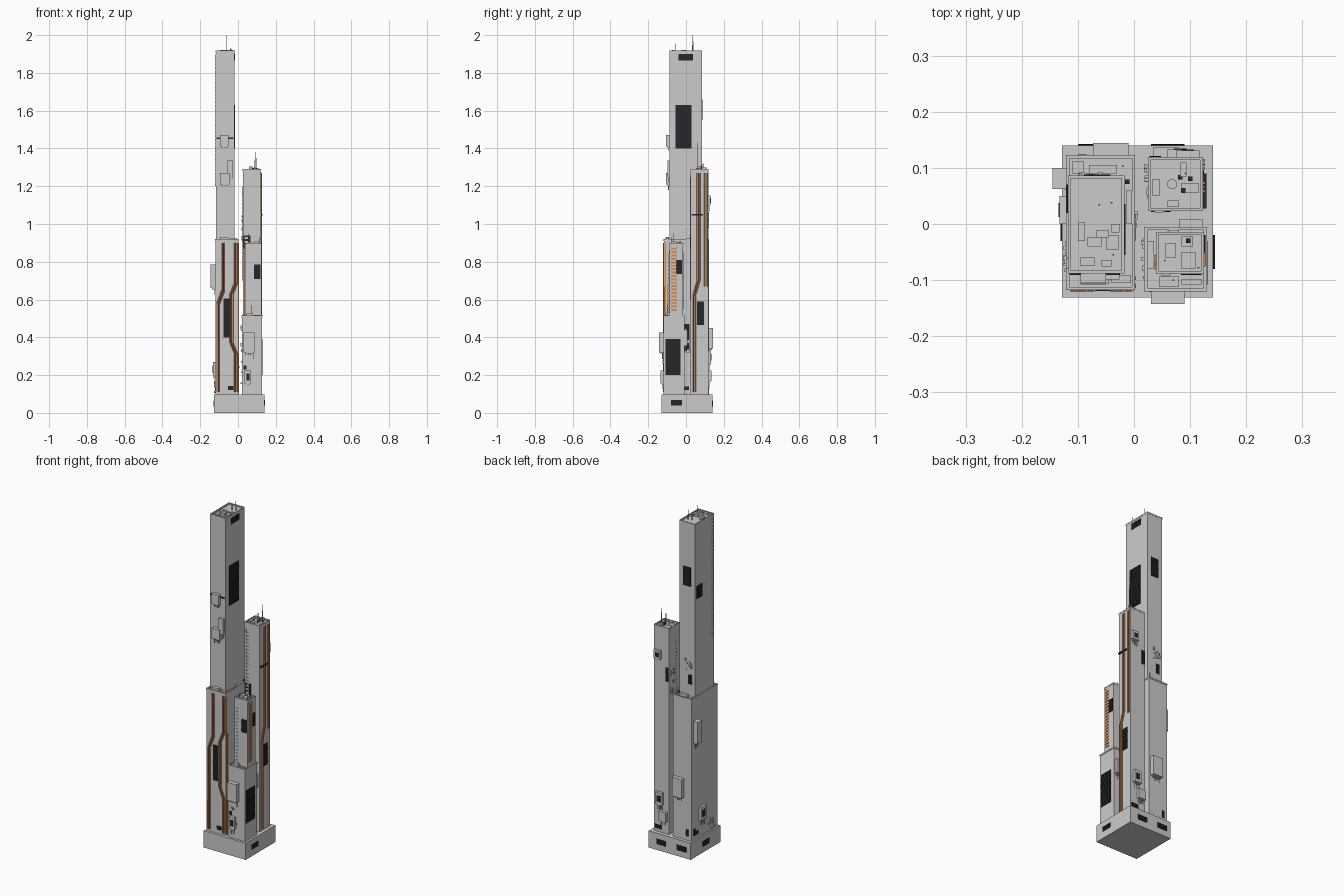
import bpy, bmesh, random
from mathutils import Vector, Matrix

if "Cube" in bpy.data.objects:
    bpy.data.objects.remove(bpy.data.objects["Cube"])

random.seed(4)


def material(name, rgb):
    m = bpy.data.materials.new(name)
    m.diffuse_color = (*rgb, 1)
    m.use_nodes = True
    m.node_tree.nodes["Principled BSDF"].inputs["Base Color"].default_value = m.diffuse_color
    return m


DARK = material("dark_screen", (0.02, 0.02, 0.025))
ORANGE = material("orange_pipe", (0.75, 0.25, 0.06))
BROWN = material("brown_pipe", (0.3, 0.12, 0.1))


def boxes(name, items, mat=None):
    """One object made of axis-aligned boxes (x0, x1, y0, y1, z0, z1)."""
    bm = bmesh.new()
    for x0, x1, y0, y1, z0, z1 in items:
        m = Matrix.Translation(((x0 + x1) / 2, (y0 + y1) / 2, (z0 + z1) / 2))
        m = m @ Matrix.Diagonal((x1 - x0, y1 - y0, z1 - z0, 1))
        bmesh.ops.create_cube(bm, size=1, matrix=m)
    me = bpy.data.meshes.new(name)
    bm.to_mesh(me)
    bm.free()
    ob = bpy.data.objects.new(name, me)
    bpy.context.collection.objects.link(ob)
    if mat:
        me.materials.append(mat)
    return ob


# Walls: tower rectangle and a side letter give plane position and direction
A1 = (-0.119, 0.000, -0.116, 0.121)
A2 = (-0.117, -0.018, -0.087, 0.085)
B = (0.026, 0.122, 0.024, 0.118)
C1 = (0.020, 0.128, -0.118, -0.007)
C2 = (0.040, 0.124, -0.088, -0.015)
BASE = (-0.128, 0.141, -0.131, 0.140)
SIDES = {'L': (0, -1), 'R': (1, 1), 'F': (2, -1), 'K': (3, 1)}


def wall(t, side, u0, u1, z0, z1, d0, d1):
    i, s = SIDES[side]
    a, b = sorted((t[i] + s * d0, t[i] + s * d1))
    return (a, b, u0, u1, z0, z1) if i < 2 else (u0, u1, a, b, z0, z1)


def tower(name, t, z0, z1, rim=0.002, wallw=0.004, h=0.009):
    """Shaft with a recessed roof behind a parapet."""
    x0, x1, y0, y1 = t
    X0, X1, Y0, Y1 = x0 - rim, x1 + rim, y0 - rim, y1 + rim
    zr, w = z1 - h, wallw
    boxes(name, [(x0, x1, y0, y1, z0, zr)])
    boxes(name + "_parapet", [(X0, X1, Y0, y0 + w, zr, z1), (X0, X1, y1 - w, Y1, zr, z1),
                              (X0, x0 + w, y0 + w, y1 - w, zr, z1), (x1 - w, X1, y0 + w, y1 - w, zr, z1)])


def screen(name, t, side, u0, u1, z0, z1):
    """Dark panel with fine horizontal slats."""
    n = max(3, int((z1 - z0) / 0.006))
    st = (z1 - z0) / n
    parts = [wall(t, side, u0, u1, z0, z1, -0.001, 0.002)]
    parts += [wall(t, side, u0, u1, z0 + k * st, z0 + (k + .5) * st, 0.002, 0.003) for k in range(n)]
    boxes(name, parts, DARK)


def pod(name, t, side, u0, u1, z0, z1, d, face=False):
    """Hanging service box with hatch and short struts beneath."""
    w, h = u1 - u0, z1 - z0
    parts = [wall(t, side, u0, u1, z0, z1, -0.001, d),
             wall(t, side, u0 + w * .15, u1 - w * .15, z0 - .006, z0, 0, d * .7)]
    for k in range(4):
        u = u0 + w * (.15 + .22 * k)
        parts.append(wall(t, side, u, u + .003, z0 - random.uniform(.014, .035), z0, d * .2, d * .2 + .003))
    boxes(name, parts)
    if face:
        boxes(name + "_window", [wall(t, side, u0 + w * .25, u1 - w * .25, z0 + h * .25, z1 - h * .25, d, d + .0015)], DARK)


def pipes(name, t, side, path, n=3, gap=0.007):
    """Bundle of parallel pipes following (u, z) points on a wall."""
    i, s = SIDES[side]
    for k in range(n):
        cu = bpy.data.curves.new(f"{name}_{k}", 'CURVE')
        cu.dimensions = '3D'
        cu.bevel_depth = 0.003
        cu.bevel_resolution = 1
        cu.use_fill_caps = True
        sp = cu.splines.new('POLY')
        sp.points.add(len(path) - 1)
        p = t[i] + s * 0.002
        for pt, (u, z) in zip(sp.points, path):
            u += (k - (n - 1) / 2) * gap
            pt.co = (p, u, z, 1) if i < 2 else (u, p, z, 1)
        cu.materials.append(BROWN if k % 3 == 1 else ORANGE)
        bpy.context.collection.objects.link(bpy.data.objects.new(cu.name, cu))


def vents(name, t, side, u0, u1, z0, z1, step=0.02, d=0.004, mat=None):
    """Column of small repeated units between two rails."""
    parts = [wall(t, side, u, u + .002, z0, z1, 0, d * .6) for u in (u0, u1 - .002)]
    z = z0
    while z < z1 - step * .6:
        parts.append(wall(t, side, u0 + .002, u1 - .002, z, z + step * .55, 0, d))
        z += step
    boxes(name, parts, mat)


def rod(name, x, y, z0, z1, r=0.001, sides=6):
    bpy.ops.mesh.primitive_cylinder_add(vertices=sides, radius=r, depth=z1 - z0, location=(x, y, (z0 + z1) / 2))
    bpy.context.object.name = name
    return bpy.context.object


# Plinth and stepped towers
boxes("plinth", [(*BASE, 0, 0.097)])
tower("left_tower_lower", A1, 0.097, 0.92)
tower("left_tower_upper", A2, 0.91, 1.918, 0.001)
tower("back_tower", B, 0.097, 1.29, 0.001)
tower("front_tower_lower", C1, 0.097, 0.515)
tower("front_tower_upper", C2, 0.505, 0.9, 0.001)

# Louvred screens
for j, a in enumerate([
        (BASE, 'R', -.08, -.02, .04, .067), (BASE, 'L', -.03, .03, .035, .065),
        (BASE, 'K', .03, .09, .035, .065), (BASE, 'K', -.10, -.04, .035, .065),
        (A2, 'R', -.055, .03, 1.40, 1.63), (A2, 'R', -.04, .036, 1.865, 1.9),
        (A2, 'K', -.09, -.042, 1.55, 1.66), (A2, 'L', .02, .07, 1.48, 1.555),
        (A2, 'K', -.098, -.075, .985, 1.04), (A1, 'F', -.077, -.043, .40, .605),
        (A1, 'F', -.053, -.025, .12, .142), (A1, 'R', -.03, .018, .32, .47),
        (A1, 'R', -.015, .015, .12, .14), (A1, 'L', .06, .09, .12, .142),
        (A1, 'L', .085, .10, .12, .16), (A1, 'K', -.10, -.085, .12, .16),
        (C1, 'R', -.108, -.03, .2, .39), (C2, 'R', -.052, -.02, .735, .81),
        (C2, 'F', .084, .12, .71, .785), (B, 'R', .057, .095, .465, .59),
        (B, 'F', .03, .065, .87, .94), (B, 'K', .028, .048, .98, 1.06),
        (B, 'K', .07, .115, .115, .137), (C1, 'F', .028, .045, .23, .25)]):
    screen(f"screen_{j}", *a)

# Hanging service pods
for j, a in enumerate([
        (A2, 'F', -.095, -.05, 1.41, 1.47, .018), (A2, 'F', -.055, -.026, 1.25, 1.335, .012),
        (A2, 'F', -.095, -.045, 1.21, 1.27, .02), (C1, 'F', .03, .09, .32, .425, .025),
        (C1, 'F', .035, .07, .155, .225, .016, True), (A1, 'L', .062, .10, .66, .785, .026),
        (A1, 'L', .0, .05, .19, .27, .014, True), (A1, 'K', -.073, -.01, .34, .45, .023),
        (B, 'K', .075, .118, 1.10, 1.15, .013, True), (B, 'K', .06, .105, .26, .33, .015, True),
        (B, 'K', .035, .08, .17, .225, .018), (C1, 'K', .08, .122, .36, .44, .016)]):
    pod(f"service_pod_{j}", *a)

# Pipe bundles
pipes("front_pipes_left", A1, 'F', [(-.078, .9), (-.078, .65), (-.104, .58), (-.104, .11)])
pipes("front_pipes_right", A1, 'F', [(-.010, .9), (-.010, .69), (-.034, .63), (-.034, .37), (-.010, .31), (-.010, .11)])
pipes("back_pipes_a", B, 'R', [(.106, 1.27), (.106, .67)])
pipes("back_pipes_b", B, 'R', [(.066, 1.27), (.066, .70), (.043, .62), (.043, .11)])
pipes("front_tower_pipes", C2, 'L', [(-.068, .88), (-.068, .52)], 4)
boxes("corner_pipe", [wall(A1, 'R', -.114, -.106, .1, .9, 0, .004), wall(A1, 'R', -.10, -.094, .1, .68, 0, .004)], ORANGE)
boxes("pipe_clamps", [wall(B, 'R', .028, .09, 1.045, 1.053, 0, .007), wall(A2, 'F', -.115, -.025, 1.45, 1.457, 0, .004)], DARK)

# Ladder-like vent columns
vents("side_lattice", C2, 'R', -.077, -.05, .54, .885, .018, .004, ORANGE)
vents("left_vents", A2, 'L', -.08, -.06, 1.2, 1.9)
vents("back_tower_vents", B, 'F', .035, .055, .6, 1.25)
vents("back_tower_side_vents", B, 'L', .05, .065, .7, 1.2)
vents("front_tower_vents", C2, 'F', .048, .066, .53, .86)
vents("front_tower_back_vents", C2, 'K', .06, .08, .55, .85)

# Small scattered wall fittings
fit = []
for t, side, u0, u1, z0, z1 in [(A2, 'K', -.10, -.06, 1.06, 1.12), (C1, 'F', .03, .075, .11, .27),
                                (C1, 'L', -.1, -.03, .12, .48), (B, 'L', .03, .10, .9, 1.1),
                                (A1, 'R', -.01, .02, .15, .6), (A1, 'L', -.1, -.02, .1, .16)]:
    for k in range(9):
        u, z, s = random.uniform(u0, u1), random.uniform(z0, z1), random.uniform(.004, .01)
        fit.append(wall(t, side, u, u + s, z, z + s * 1.6, 0, random.uniform(.003, .008)))
boxes("wall_fittings", fit)

# Rooftop plant
roof = [(-.10, -.087, -.03, .003, 1.909, 1.917), (-.083, -.057, -.04, -.024, 1.909, 1.919),
        (-.068, -.045, -.024, -.012, 1.909, 1.922), (-.05, -.028, -.045, -.02, 1.909, 1.917),
        (-.058, -.04, -.076, -.064, 1.909, 1.916), (-.095, -.07, -.075, -.06, 1.909, 1.921),
        (-.04, -.026, -.015, 0, 1.909, 1.92), (-.095, -.05, -.108, -.09, .911, .93),
        (-.04, -.005, -.105, -.092, .911, .925), (-.08, -.03, .09, .105, .911, .928),
        (-.014, -.004, .0, .06, .911, .924), (-.11, -.09, .09, .112, .911, .92),
        (.033, .045, .05, .08, 1.281, 1.288), (.083, .094, .085, .11, 1.281, 1.298),
        (.085, .115, .055, .073, 1.281, 1.293), (.06, .08, .03, .042, 1.281, 1.292),
        (.055, .075, -.06, -.035, .891, .905), (.085, .11, -.08, -.05, .891, .908),
        (.085, .105, -.04, -.022, .891, .902), (.045, .08, -.112, -.094, .506, .525),
        (.024, .036, -.08, -.03, .506, .522), (.085, .12, -.108, -.098, .506, .517)]
boxes("rooftop_plant", roof)
boxes("rooftop_vents", [(x - .004, x + .004, y - .004, y + .004, z, z + .016) for x, y, z in
                        [(.082, .083, 1.281), (.10, .081, 1.281), (.088, .06, 1.281), (.097, -.03, .891),
                         (.03, -.035, .506), (-.012, .075, .911)]], DARK)
tank = rod("rooftop_tank", .068, .071, 1.281, 1.304, .009, 16)
bpy.ops.object.shade_smooth_by_angle()

# Antennas
for j, (x, y, z0, z1) in enumerate([(-.062, .034, 1.909, 2.0), (-.04, .038, 1.909, 1.965), (-.037, -.055, 1.909, 1.955),
                                    (.085, .062, 1.281, 1.43), (.10, .082, 1.281, 1.35), (.092, .09, 1.281, 1.38),
                                    (.055, -.065, .891, .95), (.115, -.078, .891, .93), (.07, -.1, .506, .57),
                                    (-.02, .103, .911, .96)]):
    rod(f"antenna_{j}", x, y, z0, z1)
    rod(f"antenna_base_{j}", x, y, z0, z0 + (z1 - z0) * .4, .0018)
